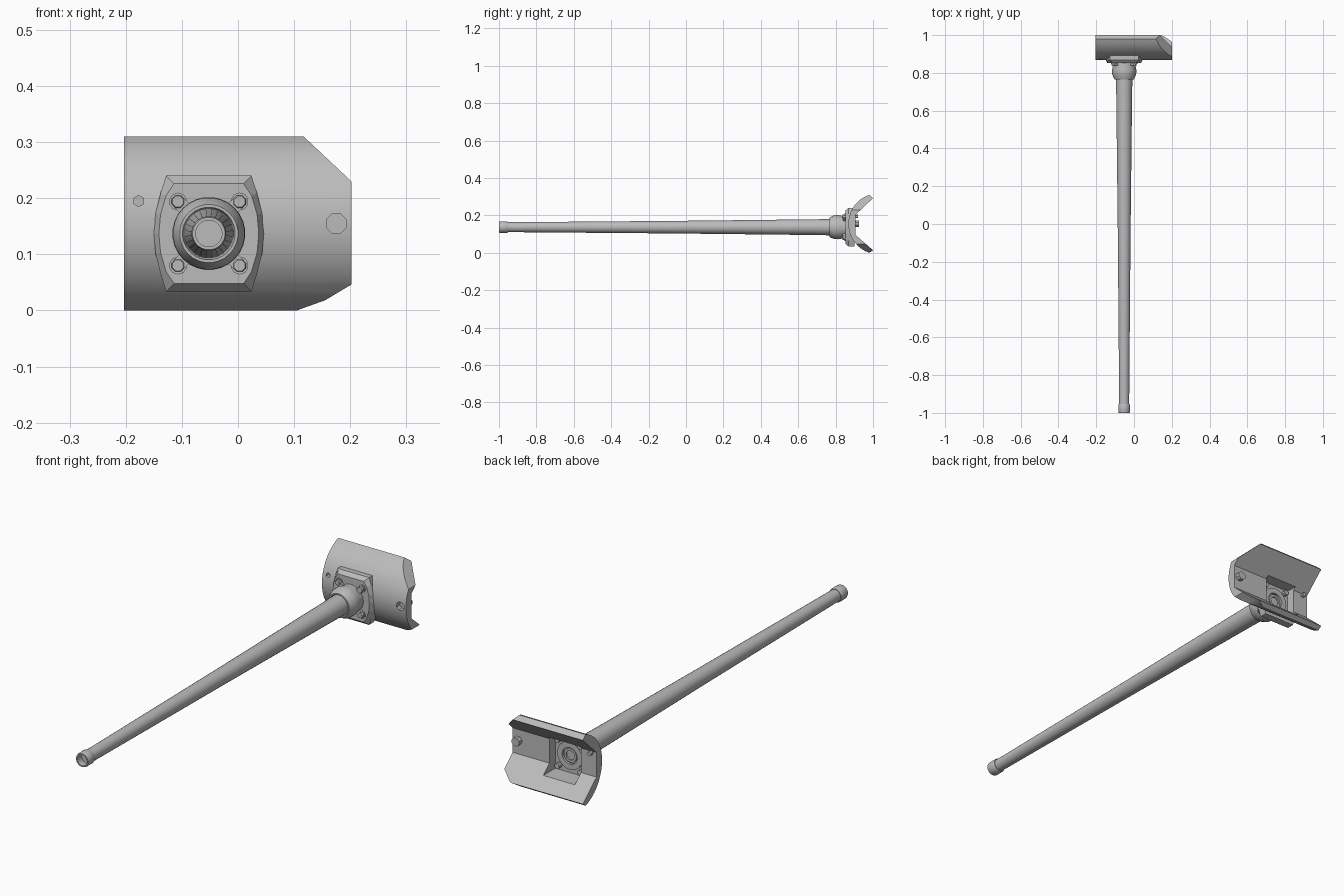
import bpy, bmesh, math
from mathutils import Vector, Matrix

if "Cube" in bpy.data.objects:
    bpy.data.objects.remove(bpy.data.objects["Cube"])

CX, CZ = -0.052, 0.137          # barrel axis
steel = bpy.data.materials.new("steel_grey")
steel.diffuse_color = (0.5, 0.5, 0.5, 1)
steel.use_nodes = True
steel.node_tree.nodes["Principled BSDF"].inputs["Base Color"].default_value = steel.diffuse_color


def finish(name, bm, smooth=True):
    bmesh.ops.recalc_face_normals(bm, faces=bm.faces)
    me = bpy.data.meshes.new(name)
    bm.to_mesh(me)
    bm.free()
    ob = bpy.data.objects.new(name, me)
    bpy.context.collection.objects.link(ob)
    me.materials.append(steel)
    if smooth:
        bpy.ops.object.select_all(action='DESELECT')
        ob.select_set(True)
        bpy.context.view_layer.objects.active = ob
        bpy.ops.object.shade_smooth_by_angle(angle=math.radians(32))
    return ob


def loft(bm, loops, closed=False, caps=True):
    rings = [[bm.verts.new(p) for p in loop] for loop in loops]
    n = len(rings[0])
    pairs = list(zip(rings, rings[1:])) + ([(rings[-1], rings[0])] if closed else [])
    for a, b in pairs:
        for i in range(n):
            j = (i + 1) % n
            bm.faces.new((a[i], a[j], b[j], b[i]))
    if caps and not closed:
        bm.faces.new(rings[0])
        bm.faces.new(rings[-1])


def lathe(name, profile, sides, x=CX, z=CZ, closed=False, smooth=True):
    # profile holds (radius, y) pairs turned about an axis along y
    bm = bmesh.new()
    loops = []
    for r, y in profile:
        angles = [2 * math.pi * (i + 0.5) / sides for i in range(sides)]
        loops.append([(x + r * math.cos(a), y, z + r * math.sin(a)) for a in angles])
    loft(bm, loops, closed)
    return finish(name, bm, smooth)


def box(name, lo, hi):
    bm = bmesh.new()
    bmesh.ops.create_cube(bm, size=1)
    for v in bm.verts:
        v.co = Vector([l + (h - l) * (c + 0.5) for l, h, c in zip(lo, hi, v.co)])
    return finish(name, bm, False)


def cut(ob, cutter):
    mod = ob.modifiers.new("cut", 'BOOLEAN')
    mod.object = cutter
    mod.operation = 'DIFFERENCE'
    mod.solver = 'EXACT'
    cutter.hide_render = True
    cutter.hide_viewport = True


# curved shield: round outside, three flat faces inside
R, cy, cz = 0.163, 1.031, 0.155
section = []
for i in range(19):
    a = math.radians(72 - 8 * i)
    section.append((cy - R * math.cos(a), cz + R * math.sin(a)))
section += [(1.0, 0.014), (0.906, 0.096), (0.906, 0.203), (1.0, 0.292)]
bm = bmesh.new()
loft(bm, [[(x, y, z) for y, z in section] for x in (-0.203, 0.202)])
# trimmed corners on the right end
for (x1, z1), (x2, z2) in (((0.117, 0.31), (0.202, 0.23)),
                           ((0.202, 0.046), (0.155, 0.018)),
                           ((0.155, 0.018), (0.105, 0.0))):
    normal = Vector((z1 - z2, 0, x2 - x1))
    res = bmesh.ops.bisect_plane(bm, geom=bm.verts[:] + bm.edges[:] + bm.faces[:],
                                 plane_co=(x1, 0, z1), plane_no=normal, clear_outer=True)
    rim = [e for e in res["geom_cut"] if isinstance(e, bmesh.types.BMEdge)]
    bmesh.ops.holes_fill(bm, edges=rim, sides=0)
shield = finish("shield", bm)

# mounting plate with bowed sides and a bevelled front
def plate_loop(y, quarter):
    right = quarter + [(w, -h) for w, h in reversed(quarter[:-1])]
    ring = right + [(-w, h) for w, h in reversed(right)]
    return [(CX + w, y, CZ + h) for w, h in ring]

outer = [(0.076, 0.103), (0.086, 0.072), (0.095, 0.036), (0.098, 0)]
inner = [(0.062, 0.089), (0.076, 0.068), (0.086, 0.034), (0.089, 0)]
bm = bmesh.new()
loft(bm, [plate_loop(0.852, inner), plate_loop(0.869, outer), plate_loop(0.902, outer)])
plate = finish("mounting_plate", bm, False)

# rear recess through the shield into the plate
recess = box("recess_cutter", (CX - 0.076, 0.866, CZ - 0.078), (CX + 0.076, 1.2, CZ + 0.078))
cut(shield, recess)
cut(plate, recess)

# sight port, small port and their sleeves
for name, x, z, r, sides, back in (("sight", 0.175, 0.155, 0.019, 8, 0.926),
                                   ("small", -0.177, 0.195, 0.010, 6, 0.92)):
    cutter = lathe(name + "_port_cutter", [(r, 0.8), (r, 0.893)], sides, x, z, smooth=False)
    cut(shield, cutter)
    lathe(name + "_port_sleeve", [(r, 0.89), (r, back)], sides, x, z, smooth=False)

# collar around the barrel root
lathe("collar", [(0.047, 0.766), (0.052, 0.766), (0.064, 0.792), (0.065, 0.815),
                 (0.060, 0.838), (0.060, 0.876), (0.036, 0.876), (0.036, 0.80)], 28, closed=True)

# tapered barrel with a hollow muzzle ring
lathe("barrel", [(0.023, -0.97), (0.0265, -0.97), (0.034, -0.05), (0.0425, 0.70),
                 (0.044, 0.77), (0.044, 0.80), (0.03, 0.872), (0.02, 0.872), (0.02, 0.80)], 24)
lathe("muzzle_ring", [(0.0235, -1.0), (0.029, -1.0), (0.031, -0.995), (0.031, -0.958),
                      (0.029, -0.953), (0.0235, -0.953)], 24, closed=True)

# four bolts with washers, tied to the collar by ribs
for sx in (-1, 1):
    for sz in (-1, 1):
        x, z = CX + sx * 0.055, CZ + sz * 0.057
        lathe("bolt", [(0.0105, 0.836), (0.012, 0.839), (0.012, 0.885)], 8, x, z, smooth=False)
        lathe("washer", [(0.016, 0.847), (0.016, 0.856)], 10, x, z, smooth=False)
        rib = box("collar_rib", (-0.012, 0.84, 0.045), (0.012, 0.856, 0.078))
        angle = math.atan2(sx * 0.055, sz * 0.057)
        rib.data.transform(Matrix.Translation((CX, 0, CZ)) @ Matrix.Rotation(angle, 4, 'Y'))
